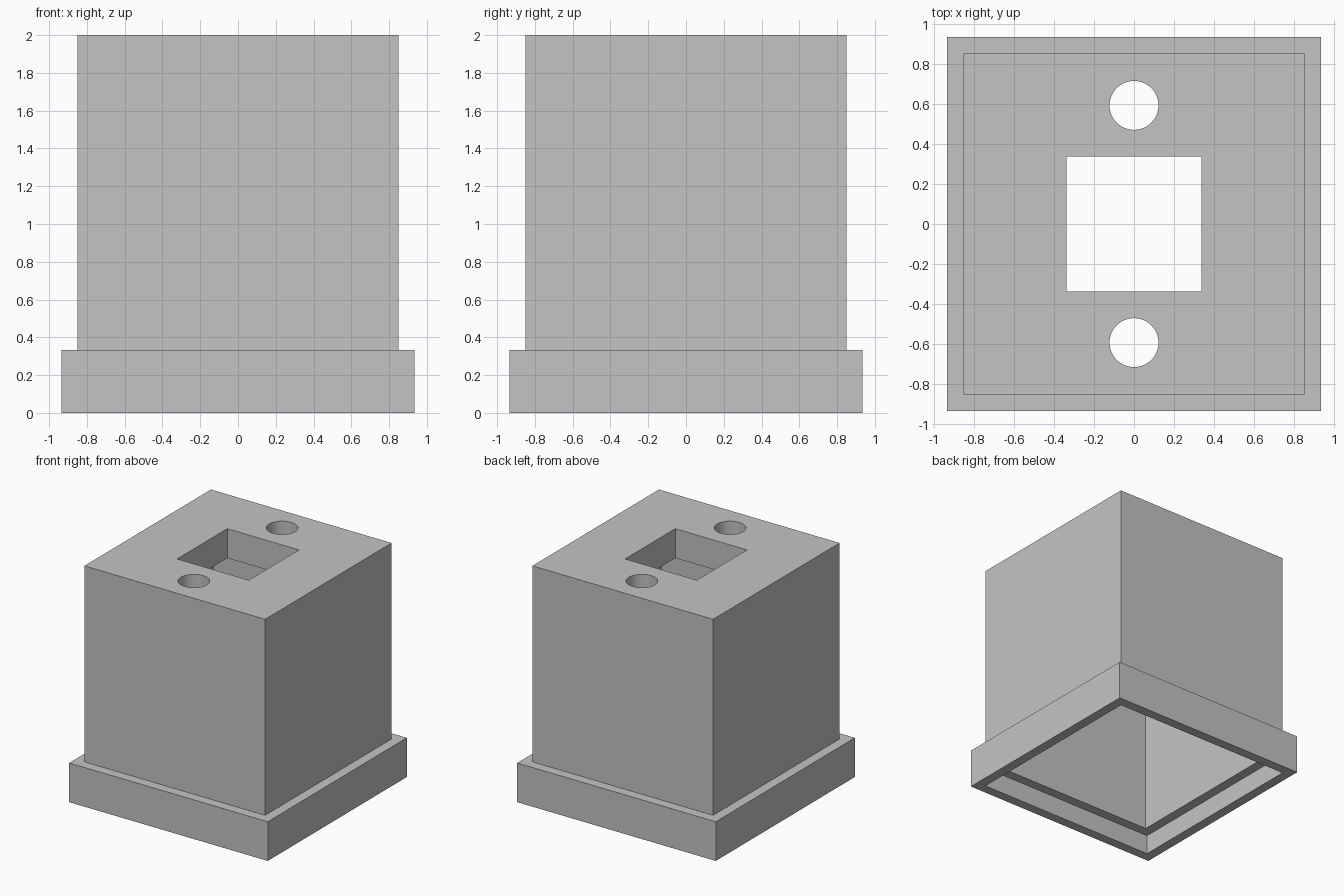
import bpy

cube = bpy.data.objects.get("Cube")
if cube:
    bpy.data.objects.remove(cube, do_unlink=True)

# Main dimensions
UNIT = 1 / 12
BODY, FLANGE, CAVITY = 0.85, 0.934, 0.767   # half widths
FLANGE_TOP, LEDGE, CEILING, TOP = 4 * UNIT, 2 * UNIT, 2 - 3 * UNIT, 2.0
SLOT, HOLE_RADIUS, HOLE_Y = 0.337, 0.122, 0.592
OVER = 0.1                                  # cutter overshoot

grey = bpy.data.materials.new("light grey")
grey.use_nodes = True
colour = (0.55, 0.55, 0.55, 1)
grey.diffuse_color = colour
grey.node_tree.nodes["Principled BSDF"].inputs["Base Color"].default_value = colour


def block(name, half, z0, z1):
    bpy.ops.mesh.primitive_cube_add(size=2, location=(0, 0, (z0 + z1) / 2))
    ob = bpy.context.object
    ob.name = name
    ob.scale = (half, half, (z1 - z0) / 2)
    bpy.ops.object.transform_apply(location=True, rotation=False, scale=True)
    ob.data.materials.append(grey)
    return ob


def combine(target, other, operation):
    mod = target.modifiers.new(other.name, 'BOOLEAN')
    mod.operation = operation
    mod.solver = 'EXACT'
    mod.object = other
    bpy.context.view_layer.objects.active = target
    bpy.ops.object.modifier_apply(modifier=mod.name)
    bpy.data.objects.remove(other, do_unlink=True)


# Square body on a wider base flange
cover = block("hollow_cover", FLANGE, 0, FLANGE_TOP)
combine(cover, block("body", BODY, LEDGE, TOP), 'UNION')

# Stepped hollow, open at the bottom
combine(cover, block("flange_recess", BODY, -OVER, LEDGE), 'DIFFERENCE')
combine(cover, block("cavity", CAVITY, LEDGE - OVER, CEILING), 'DIFFERENCE')

# Square opening and two round holes through the top plate
combine(cover, block("square_opening", SLOT, CEILING - OVER, TOP + OVER), 'DIFFERENCE')
for side in (-1, 1):
    bpy.ops.mesh.primitive_cylinder_add(
        vertices=64, radius=HOLE_RADIUS, depth=1, location=(0, side * HOLE_Y, TOP))
    hole = bpy.context.object
    hole.name = "round_hole"
    hole.data.materials.append(grey)
    combine(cover, hole, 'DIFFERENCE')

# Smooth only the round hole walls
bpy.ops.object.select_all(action='DESELECT')
cover.select_set(True)
bpy.context.view_layer.objects.active = cover
bpy.ops.object.shade_smooth_by_angle()
